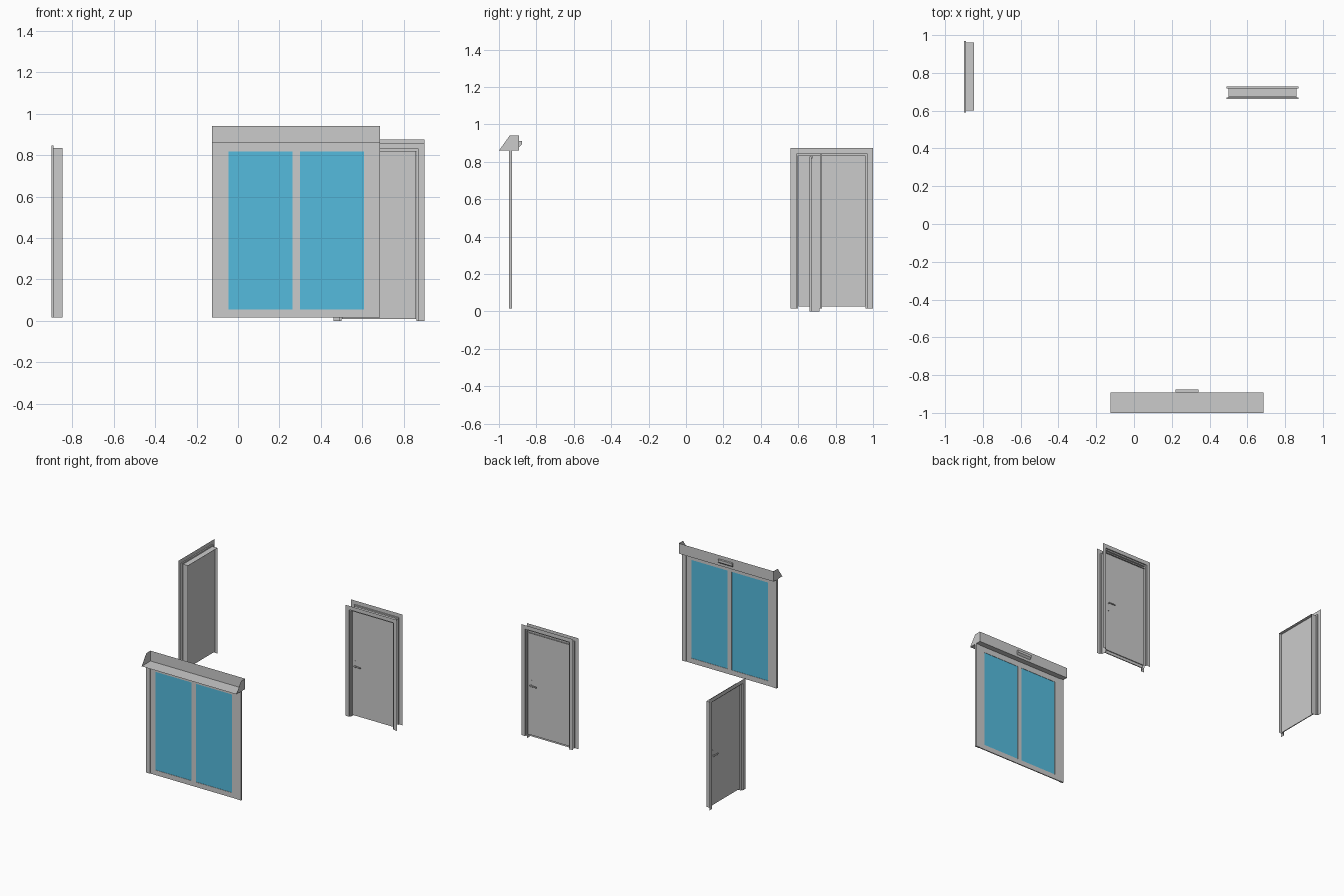
import bpy, bmesh
from math import pi
from mathutils import Matrix, Vector

if "Cube" in bpy.data.objects:
    bpy.data.objects.remove(bpy.data.objects["Cube"])

glass_mat = bpy.data.materials.new("blue_glass")
glass_mat.diffuse_color = (0.09, 0.5, 0.73, 1)
glass_mat.use_nodes = True
glass_mat.node_tree.nodes["Principled BSDF"].inputs["Base Color"].default_value = glass_mat.diffuse_color


def finish(name, bm, mat=None, matrix=None):
    bmesh.ops.recalc_face_normals(bm, faces=bm.faces)
    mesh = bpy.data.meshes.new(name)
    bm.to_mesh(mesh)
    bm.free()
    ob = bpy.data.objects.new(name, mesh)
    bpy.context.collection.objects.link(ob)
    if mat:
        mesh.materials.append(mat)
    if matrix:
        ob.matrix_world = matrix
    return ob


def add_box(bm, x0, x1, y0, y1, z0, z1):
    m = Matrix.Translation(((x0 + x1) / 2, (y0 + y1) / 2, (z0 + z1) / 2))
    m = m @ Matrix.Diagonal((x1 - x0, y1 - y0, z1 - z0, 1))
    bmesh.ops.create_cube(bm, size=1, matrix=m)


def boxes(name, items, mat=None, matrix=None):
    bm = bmesh.new()
    for b in items:
        add_box(bm, *b)
    return finish(name, bm, mat, matrix)


def add_rod(bm, a, b, r):
    a, b = Vector(a), Vector(b)
    rot = (b - a).to_track_quat('Z', 'Y').to_matrix().to_4x4()
    bmesh.ops.create_cone(bm, cap_ends=True, segments=12, radius1=r, radius2=r,
                          depth=(b - a).length,
                          matrix=Matrix.Translation((a + b) / 2) @ rot)


# ---- hinged door unit: folded sheet frame, leaf and lever handle ----
W, H = 0.22, 0.858
FOLD = [(0, 0), (0.03, 0), (0.03, 0.01), (0.04, 0.01), (0.04, 0.053)]  # (inset, depth)


def door_unit(prefix, loc, angle):
    m = Matrix.Translation(loc) @ Matrix.Rotation(angle, 4, 'Z')
    # frame profile swept up, across and down with mitred corners
    bm = bmesh.new()
    rows = []
    for i, d in FOLD:
        w, h = W - i, H - i
        rows.append([bm.verts.new(p) for p in
                     ((-w, d, 0), (-w, d, h), (w, d, h), (w, d, 0))])
    for r0, r1 in zip(rows, rows[1:]):
        for k in range(3):
            bm.faces.new((r0[k], r0[k + 1], r1[k + 1], r1[k]))
    finish(prefix + "_frame", bm, matrix=m)
    # leaf
    boxes(prefix + "_leaf", [(-W + 0.041, W - 0.041, 0.023, 0.03, 0.009, H - 0.041)], matrix=m)
    # handle plate, neck and lever
    bm = bmesh.new()
    hx, hz = -0.15, 0.395
    add_box(bm, hx - 0.008, hx + 0.008, 0.02, 0.0235, 0.335, 0.435)
    add_rod(bm, (hx, 0.0225, hz), (hx, 0.004, hz), 0.005)
    add_rod(bm, (hx - 0.005, 0.008, hz), (hx + 0.05, 0.008, hz), 0.005)
    finish(prefix + "_handle", bm, matrix=m)


door_unit("front_door", (0.68, 0.661, 0), 0)
door_unit("back_door", (0.68, 0.727, 0.017), pi)
door_unit("side_door", (-0.9, 0.78, 0.017), -pi / 2)

# ---- sliding glass door ----
X0, X1, Z0, Z1 = -0.125, 0.686, 0.017, 0.86
boxes("sliding_door_jambs", [(X0, -0.09, -0.945, -0.931, Z0, Z1),
                             (0.651, X1, -0.945, -0.931, Z0, Z1)])
ya, yb = -0.942, -0.934
boxes("sliding_leaf_frames", [
    (-0.09, -0.047, ya, yb, Z0, Z1), (0.263, 0.298, ya, yb, Z0, Z1),
    (0.608, 0.651, ya, yb, Z0, Z1)] + [
    (a, b, ya, yb, z0, z1) for a, b in ((-0.047, 0.263), (0.298, 0.608))
    for z0, z1 in ((Z0, 0.055), (0.816, Z1))])
boxes("glass_panes", [(a, b, -0.9395, -0.9365, 0.055, 0.816)
                      for a, b in ((-0.047, 0.263), (0.298, 0.608))], glass_mat)

# header trough: base and back sheets with sloped end caps, open at top and front
PROFILE = [(-1.0, Z1), (-0.892, Z1), (-0.892, 0.94), (-0.943, 0.94)]
bm = bmesh.new()
ends = [[bm.verts.new((x, y, z)) for y, z in PROFILE] for x in (X0, X1)]
for e in ends:
    bm.faces.new(e)
for k in range(2):
    bm.faces.new((ends[0][k], ends[0][k + 1], ends[1][k + 1], ends[1][k]))
finish("header_trough", bm)

# motion sensor on the back of the header
SENSOR = [(-0.892, 0.912), (-0.877, 0.912), (-0.877, 0.893), (-0.892, 0.88)]
bm = bmesh.new()
f = bm.faces.new([bm.verts.new((0.22, y, z)) for y, z in SENSOR])
ext = bmesh.ops.extrude_face_region(bm, geom=[f], use_keep_orig=True)
bmesh.ops.translate(bm, vec=(0.122, 0, 0),
                    verts=[g for g in ext["geom"] if isinstance(g, bmesh.types.BMVert)])
finish("motion_sensor", bm)
